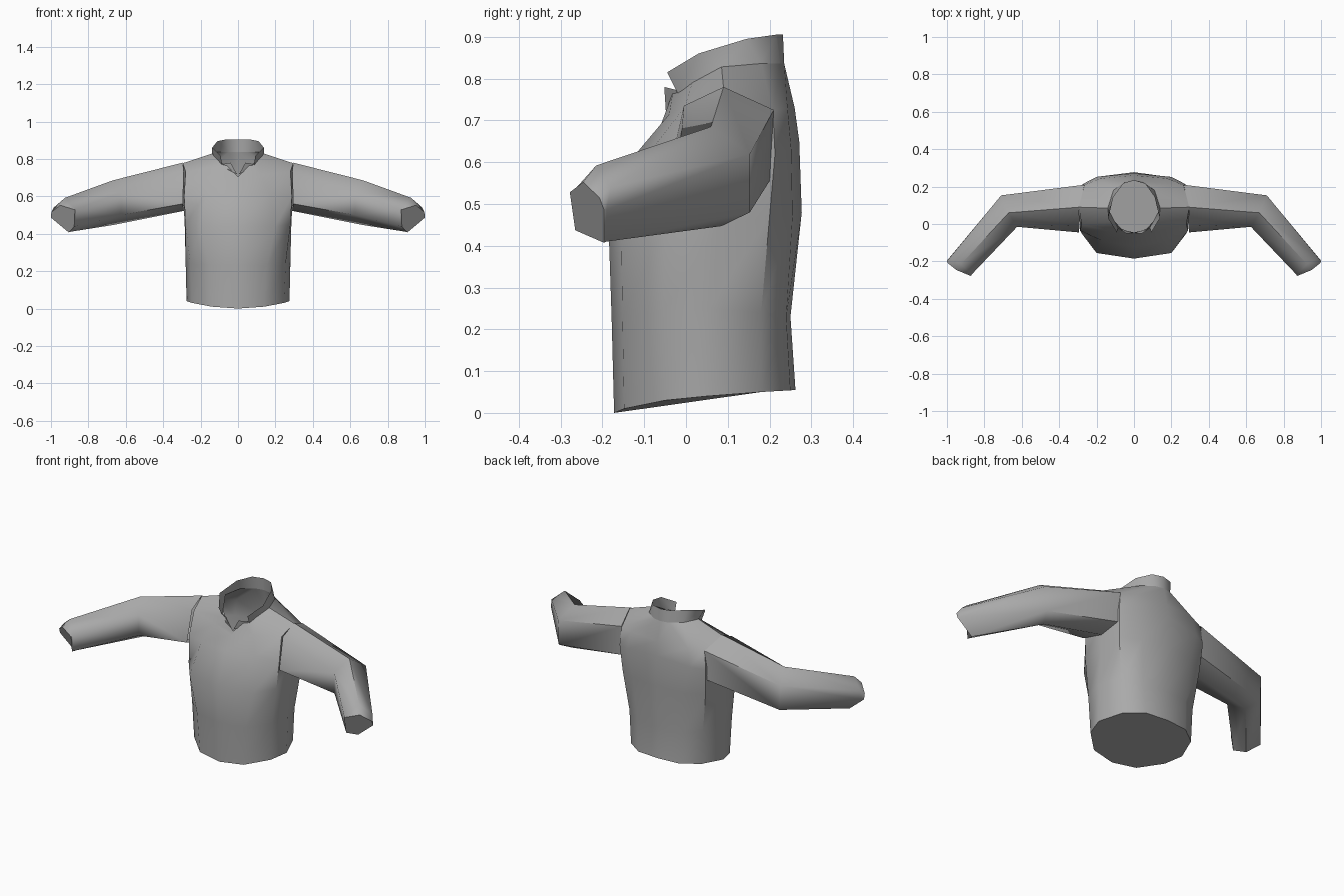
import bpy, bmesh, math

cloth = bpy.data.materials.new("grey_cloth")
cloth.diffuse_color = (0.4, 0.4, 0.4, 1)


def flip(p):
    return (-p[0], p[1], p[2])


def full_ring(half):
    """Half outline from front centre to back centre, completed by mirroring."""
    return half + [flip(p) for p in half[-2:0:-1]]


def loft(name, rings, closed=True, cap_start=False, cap_end=False, angle=42):
    bm = bmesh.new()
    rows = [[bm.verts.new(p) for p in r] for r in rings]
    n = len(rows[0])
    for a, b in zip(rows, rows[1:]):
        for i in range(n if closed else n - 1):
            j = (i + 1) % n
            bm.faces.new((a[i], a[j], b[j], b[i]))
    if cap_start:
        bm.faces.new(rows[0][::-1])
    if cap_end:
        bm.faces.new(rows[-1])
    bmesh.ops.recalc_face_normals(bm, faces=bm.faces)
    me = bpy.data.meshes.new(name)
    bm.to_mesh(me)
    bm.free()
    me.materials.append(cloth)
    ob = bpy.data.objects.new(name, me)
    bpy.context.collection.objects.link(ob)
    bpy.ops.object.select_all(action='DESELECT')
    ob.select_set(True)
    bpy.context.view_layer.objects.active = ob
    bpy.ops.object.shade_smooth_by_angle(angle=math.radians(angle))
    return ob


# Torso: hem, waist, chest, upper chest, shoulder, neckline
torso = [
    [(0, -.172, 0), (.14, -.148, .01), (.245, -.05, .03), (.275, .05, .04),
     (.225, .18, .05), (.13, .25, .054), (0, .262, .055)],
    [(0, -.178, .23), (.155, -.152, .23), (.255, -.055, .24), (.28, .055, .25),
     (.235, .18, .24), (.14, .24, .23), (0, .25, .23)],
    [(0, -.185, .44), (.2, -.155, .44), (.28, -.05, .45), (.285, .08, .45),
     (.265, .2, .47), (.16, .255, .47), (0, .277, .48)],
    [(0, -.12, .62), (.17, -.09, .62), (.288, -.035, .6), (.293, .085, .6),
     (.275, .213, .62), (.2, .252, .63), (0, .271, .65)],
    [(0, -.06, .69), (.12, -.04, .715), (.28, -.003, .732), (.295, .09, .777),
     (.265, .208, .722), (.18, .243, .73), (0, .26, .73)],
    [(0, -.045, .705), (.06, -.032, .765), (.105, .015, .79), (.14, .085, .828),
     (.11, .18, .836), (.05, .225, .836), (0, .235, .836)],
]
loft("torso", [full_ring(r) for r in torso], cap_start=True)

# Sleeves: armhole, elbow, wrist, cuff end
sleeve = [
    [(.295, .09, .78), (.265, .21, .725), (.275, .2, .555),
     (.29, .09, .522), (.295, -.045, .56), (.29, -.005, .735)],
    [(.67, .06, .685), (.71, .153, .62), (.705, .153, .48),
     (.665, .085, .447), (.625, -.012, .5), (.625, -.015, .62)],
    [(.925, -.215, .592), (.985, -.18, .54), (.995, -.19, .486),
     (.9, -.19, .41), (.87, -.258, .44), (.868, -.27, .53)],
    [(.95, -.246, .552), (.998, -.207, .515), (1.0, -.196, .486),
     (.905, -.196, .407), (.876, -.265, .437), (.872, -.278, .528)],
]
loft("left_sleeve", sleeve, cap_end=True, angle=60)
loft("right_sleeve", [[flip(p) for p in r] for r in sleeve], cap_end=True, angle=60)

# Stand-up collar, open at the front
low = [(.085, -.02, .765), (.14, .085, .828), (.11, .18, .836), (.05, .225, .836)]
high = [(.092, -.045, .815), (.138, .03, .86), (.11, .145, .895), (.06, .215, .905)]
loft("collar", [r + [c] + [flip(p) for p in r[::-1]]
                for r, c in ((low, (0, .235, .836)), (high, (0, .232, .905)))],
     closed=False, angle=50)

# Small folded lapels beside the neck opening
lapel = [[(.085, -.02, .772), (.04, -.052, .78)], [(.05, -.04, .74), (.005, -.048, .718)]]
loft("left_lapel", lapel, closed=False)
loft("right_lapel", [[flip(p) for p in r] for r in lapel], closed=False)
